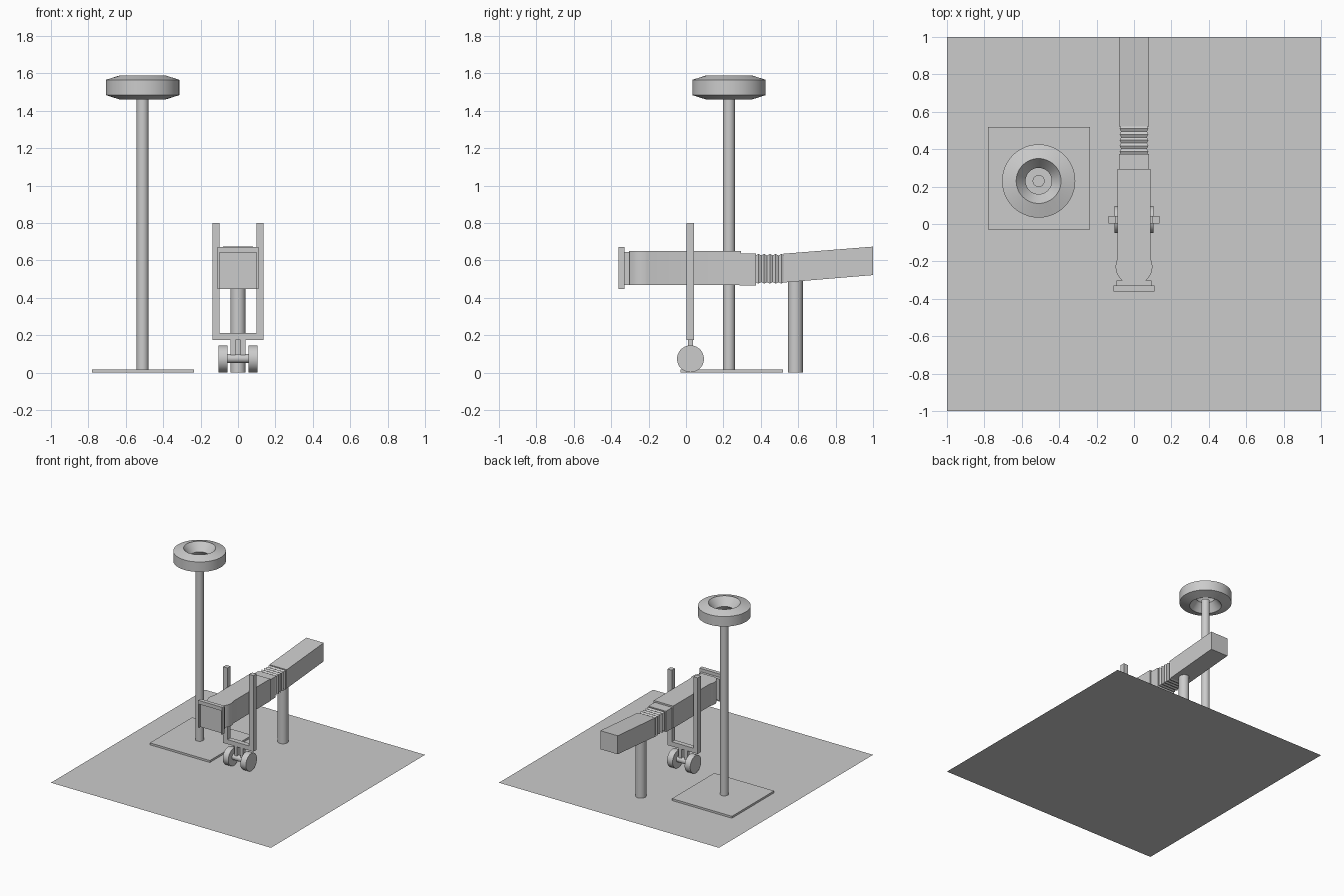
import bpy, bmesh, math

if "Cube" in bpy.data.objects:
    bpy.data.objects.remove(bpy.data.objects["Cube"])

def make(name, verts, faces, smooth=False):
    me = bpy.data.meshes.new(name)
    me.from_pydata(verts, [], faces)
    bm = bmesh.new()
    bm.from_mesh(me)
    bmesh.ops.recalc_face_normals(bm, faces=bm.faces)
    bm.to_mesh(me)
    bm.free()
    ob = bpy.data.objects.new(name, me)
    bpy.context.collection.objects.link(ob)
    if smooth:
        bpy.ops.object.select_all(action='DESELECT')
        ob.select_set(True)
        bpy.context.view_layer.objects.active = ob
        bpy.ops.object.shade_smooth_by_angle(angle=math.radians(30))
    return ob

def prism(name, outline, place, lo, hi, smooth=False):
    """Extrude a 2D outline between lo and hi; place maps (a, b, t) to xyz."""
    n = len(outline)
    verts = [place(a, b, t) for t in (lo, hi) for a, b in outline]
    faces = [tuple(range(n)), tuple(range(n, 2 * n))]
    faces += [(i, (i + 1) % n, n + (i + 1) % n, n + i) for i in range(n)]
    return make(name, verts, faces, smooth)

ALONG_X = lambda a, b, t: (t, a, b)
ALONG_Y = lambda a, b, t: (a, t, b)
ALONG_Z = lambda a, b, t: (a, b, t)

def box(name, x0, x1, y0, y1, z0, z1):
    return prism(name, [(x0, y0), (x1, y0), (x1, y1), (x0, y1)], ALONG_Z, z0, z1)

def cyl(name, place, a, b, r, lo, hi, n=32):
    ring = [(a + r * math.cos(2 * math.pi * i / n), b + r * math.sin(2 * math.pi * i / n)) for i in range(n)]
    return prism(name, ring, place, lo, hi, True)

def loft(name, sections):
    """Rectangular tube along y from (y, half_width, z_low, z_high) sections."""
    verts, faces = [], []
    for y, w, z0, z1 in sections:
        verts += [(-w, y, z0), (w, y, z0), (w, y, z1), (-w, y, z1)]
    for s in range(len(sections) - 1):
        for i in range(4):
            j = (i + 1) % 4
            faces.append((4 * s + i, 4 * s + j, 4 * s + 4 + j, 4 * s + 4 + i))
    last = len(verts) - 4
    faces += [(0, 1, 2, 3), tuple(range(last, last + 4))]
    return make(name, verts, faces)

# Apron slab
make("apron", [(-1, -1, 0), (1, -1, 0), (1, 1, 0), (-1, 1, 0)], [(0, 1, 2, 3)])

# Floodlight mast
MX, MY = -0.51, 0.23
box("mast_base", -0.78, -0.235, -0.03, 0.518, 0, 0.016)
cyl("mast_pole", ALONG_Z, MX, MY, 0.032, 0.016, 1.50)

# Lamp ring, lathed around the pole
profile = [(0.12, 1.46), (0.196, 1.484), (0.196, 1.566), (0.12, 1.59), (0.07, 1.525)]
N, P = 48, len(profile)
verts = [(MX + r * math.cos(2 * math.pi * i / N), MY + r * math.sin(2 * math.pi * i / N), z)
         for i in range(N) for r, z in profile]
faces = [(i * P + k, (i + 1) % N * P + k, (i + 1) % N * P + (k + 1) % P, i * P + (k + 1) % P)
         for i in range(N) for k in range(P)]
lamp = make("lamp_ring", verts, faces)
lamp.select_set(True)
bpy.context.view_layer.objects.active = lamp
bpy.ops.object.shade_smooth_by_angle(angle=math.radians(15))

# Boarding cabin with a rounded, bulging head
half = [(0.088, 0.293), (0.088, -0.185), (0.096, -0.205), (0.099, -0.23), (0.095, -0.255),
        (0.083, -0.28), (0.06, -0.305)]
prism("cabin", half + [(-x, y) for x, y in reversed(half)], ALONG_Z, 0.468, 0.65, True)
box("cabin_door", -0.093, 0.093, -0.33, -0.303, 0.468, 0.645)

# Hood around the cabin door, open at the front
arch = [(-0.11, 0.447), (-0.11, 0.672), (0.11, 0.672), (0.11, 0.447),
        (0.1, 0.447), (0.1, 0.642), (-0.1, 0.642), (-0.1, 0.447)]
prism("hood_frame", arch, ALONG_Y, -0.362, -0.33)
box("hood_panel", -0.1, 0.1, -0.342, -0.328, 0.447, 0.642)

# Inner tunnel, bellows and sloping outer tunnel
loft("inner_tunnel", [(0.285, 0.08, 0.465, 0.637), (0.375, 0.08, 0.465, 0.637)])
ribs = 5
sections = []
for i in range(2 * ribs + 1):
    d = 0.008 * (i % 2)
    sections.append((0.372 + 0.153 * i / (2 * ribs), 0.069 + d, 0.484 - d, 0.627 + d))
loft("bellows", sections)
loft("outer_tunnel", [(0.52, 0.079, 0.482, 0.636), (1.0, 0.079, 0.522, 0.674)])
cyl("support_column", ALONG_Z, 0, 0.585, 0.04, 0, 0.505)

# Wheeled lifting frame
WY = 0.024
for side, s in (("left", -1), ("right", 1)):
    span = lambda a, b: sorted((s * a, s * b))
    box("lift_post_" + side, *span(0.098, 0.137), WY - 0.02, WY + 0.02, 0.175, 0.80)
    cyl("wheel_" + side, ALONG_X, WY, 0.074, 0.072, *span(0.055, 0.105))
    box("axle_strut_" + side, *span(0.014, 0.04), WY - 0.014, WY + 0.014, 0.085, 0.18)
box("lift_crossbar", -0.098, 0.098, WY - 0.02, WY + 0.02, 0.175, 0.212)
cyl("axle", ALONG_X, WY, 0.076, 0.024, -0.056, 0.056, 24)
